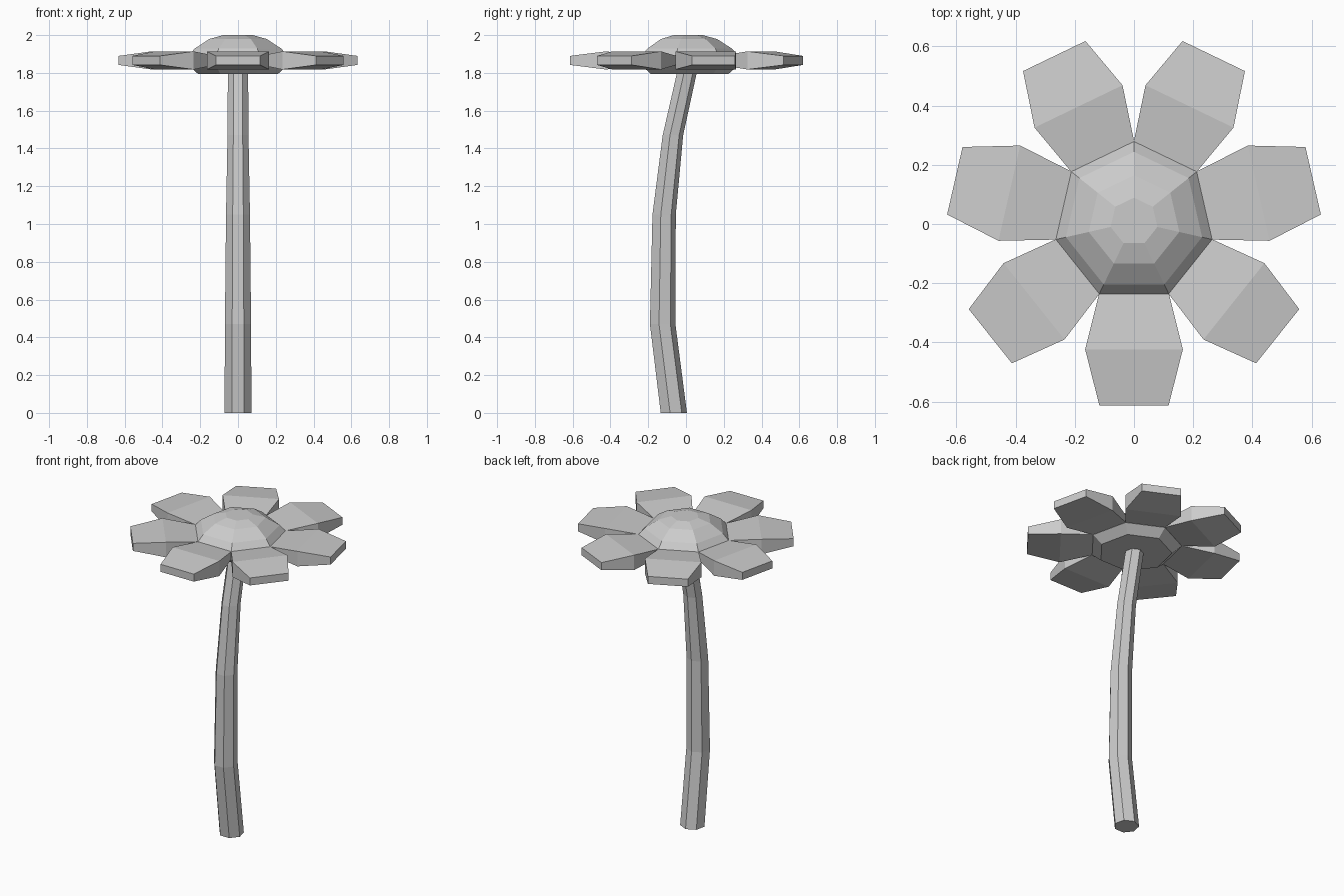
import bpy, bmesh
from math import sin, cos, pi

if "Cube" in bpy.data.objects:
    bpy.data.objects.remove(bpy.data.objects["Cube"])

SIDES = 7
STEP = 2 * pi / SIDES
CY = 0.008  # flower head centre in y


def ring(bm, r, z, y):
    return [bm.verts.new((r * cos(pi / 2 + i * STEP), y + r * sin(pi / 2 + i * STEP), z))
            for i in range(SIDES)]


def bridge(bm, a, b):
    for i in range(len(a)):
        j = (i + 1) % len(a)
        bm.faces.new((a[i], a[j], b[j], b[i]))


def finish(bm, name):
    bmesh.ops.recalc_face_normals(bm, faces=bm.faces[:])
    me = bpy.data.meshes.new(name)
    bm.to_mesh(me)
    bm.free()
    ob = bpy.data.objects.new(name, me)
    bpy.context.collection.objects.link(ob)
    return ob


def loft(name, sections):
    """Stack of heptagons (radius, z, y), capped at both ends."""
    bm = bmesh.new()
    rings = [ring(bm, *s) for s in sections]
    for a, b in zip(rings, rings[1:]):
        bridge(bm, a, b)
    bm.faces.new(rings[0])
    bm.faces.new(rings[-1])
    return finish(bm, name)


# Curved, tapering stem
loft("stem", [(0.073, 0.0, -0.068), (0.071, 0.47, -0.127), (0.065, 1.05, -0.119),
              (0.057, 1.47, -0.072), (0.055, 1.81, 0.004)])

# Domed flower centre
loft("flower_centre", [(0.215, 1.793, CY), (0.271, 1.841, CY), (0.271, 1.889, CY),
                       (0.236, 1.928, CY), (0.157, 1.979, CY), (0.081, 2.0, CY)])

# Petals: (distance, half width, half thickness), growing from each centre side
PETAL = [(0.244, 0.118, 0.024), (0.432, 0.165, 0.048), (0.621, 0.117, 0.024)]
for k in range(SIDES):
    bm = bmesh.new()
    a = -pi / 2 + k * STEP
    loops = []
    for d, w, t in PETAL:
        loops.append([bm.verts.new((d * cos(a) - s * w * sin(a),
                                    CY + d * sin(a) + s * w * cos(a), 1.866 + u * t))
                      for s, u in ((-1, -1), (1, -1), (1, 1), (-1, 1))])
    for p, q in zip(loops, loops[1:]):
        bridge(bm, p, q)
    bm.faces.new(loops[0])
    bm.faces.new(loops[-1])
    finish(bm, f"petal_{k + 1}")
